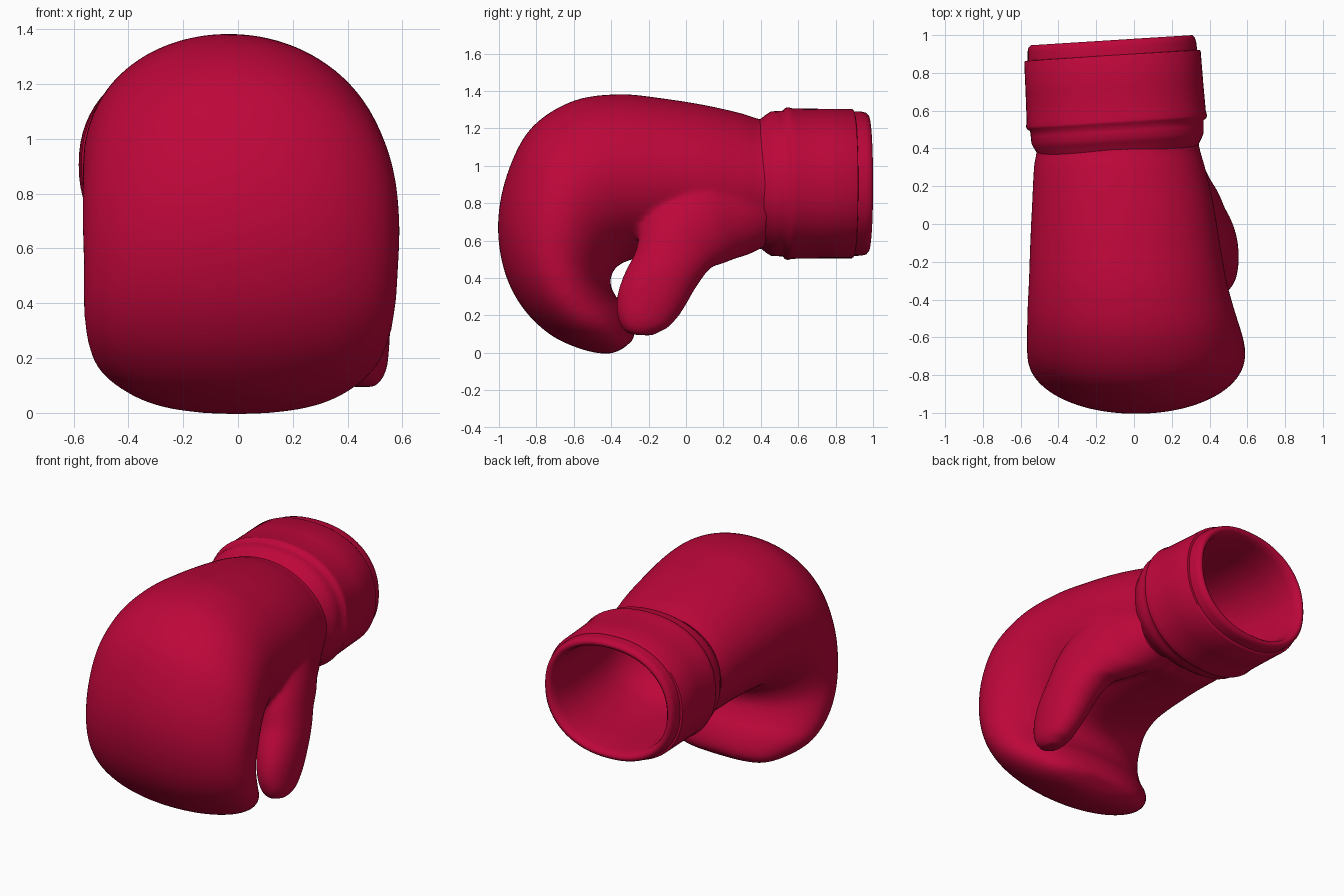
import bpy, bmesh, math
from mathutils import Vector, Matrix

if "Cube" in bpy.data.objects:
    bpy.data.objects.remove(bpy.data.objects["Cube"])

red = bpy.data.materials.new("red_leather")
red.diffuse_color = (0.51, 0.002, 0.042, 1)
red.use_nodes = True
red.node_tree.nodes["Principled BSDF"].inputs["Base Color"].default_value = red.diffuse_color
TILT = math.radians(3.6)  # the cuff leans sideways a little


def spline(rows, steps):
    """Catmull-Rom resampling of rows of numbers."""
    out = []
    for i in range(len(rows) - 1):
        quad = [rows[max(i - 1, 0)], rows[i], rows[i + 1], rows[min(i + 2, len(rows) - 1)]]
        for s in range(steps):
            t = s / steps
            out.append([0.5 * (2 * b + (c - a) * t + (2 * a - 5 * b + 4 * c - d) * t * t
                               + (3 * b - a - 3 * c + d) * t ** 3) for a, b, c, d in zip(*quad)])
    return out + [list(rows[-1])]


def ring(centre, u, v, n, count=56):
    """Superellipse section spanned by the half axes u and v."""
    pts = []
    for k in range(count):
        a = 2 * math.pi * k / count
        c, s = math.cos(a), math.sin(a)
        pts.append(centre + u * math.copysign(abs(c) ** (2 / n), c)
                   + v * math.copysign(abs(s) ** (2 / n), s))
    return pts


def loft(bm, rings, cap_start=True):
    loops = [[bm.verts.new(p) for p in r] for r in rings]
    for a, b in zip(loops, loops[1:]):
        for k in range(len(a)):
            j = (k + 1) % len(a)
            bm.faces.new((a[k], a[j], b[j], b[k]))
    for loop in ([loops[0]] if cap_start else []) + [loops[-1]]:
        mid = bm.verts.new(sum((v.co for v in loop), Vector()) / len(loop))
        for k in range(len(loop)):
            bm.faces.new((loop[k], loop[(k + 1) % len(loop)], mid))


def make(name, bm):
    bmesh.ops.recalc_face_normals(bm, faces=bm.faces)
    mesh = bpy.data.meshes.new(name)
    bm.to_mesh(mesh)
    bm.free()
    mesh.materials.append(red)
    ob = bpy.data.objects.new(name, mesh)
    bpy.context.collection.objects.link(ob)
    return ob


def shade(ob, angle):
    bpy.ops.object.select_all(action='DESELECT')
    ob.select_set(True)
    bpy.context.view_layer.objects.active = ob
    bpy.ops.object.shade_smooth_by_angle(angle=math.radians(angle))


# Curled mitt: outer (y, z), inner (y, z), left x, right x
mitt_rows = [
    (0.48, 1.25, 0.48, 0.56, -0.52, 0.335),
    (0.39, 1.25, 0.39, 0.555, -0.515, 0.35),
    (0.30, 1.28, 0.31, 0.54, -0.53, 0.375),
    (0.10, 1.325, 0.12, 0.54, -0.54, 0.42),
    (-0.12, 1.36, -0.08, 0.53, -0.55, 0.455),
    (-0.36, 1.383, -0.24, 0.51, -0.557, 0.49),
    (-0.61, 1.345, -0.33, 0.485, -0.565, 0.535),
    (-0.83, 1.20, -0.38, 0.45, -0.567, 0.575),
    (-0.955, 0.96, -0.40, 0.41, -0.567, 0.59),
    (-1.005, 0.70, -0.405, 0.37, -0.563, 0.585),
    (-0.975, 0.45, -0.39, 0.33, -0.563, 0.575),
    (-0.88, 0.25, -0.36, 0.28, -0.55, 0.55),
    (-0.73, 0.10, -0.32, 0.23, -0.51, 0.50),
    (-0.56, 0.02, -0.29, 0.17, -0.42, 0.41),
    (-0.42, -0.005, -0.275, 0.11, -0.31, 0.30),
    (-0.34, 0.02, -0.28, 0.07, -0.17, 0.16),
]
bm = bmesh.new()
sections = []
for oy, oz, iy, iz, xl, xr in spline(mitt_rows, 5):
    mid = Vector(((xl + xr) / 2, (oy + iy) / 2, (oz + iz) / 2))
    sections.append(ring(mid, Vector(((xr - xl) / 2, 0, 0)),
                         Vector((0, (oy - iy) / 2, (oz - iz) / 2)), 2.03))
loft(bm, sections)

# Thumb, from its broad heel to the tip: centre x, y, z, half width, half thickness
thumb_rows = [
    (0.09, 0.37, 0.88, 0.29, 0.23),
    (0.15, 0.25, 0.80, 0.285, 0.235),
    (0.235, 0.12, 0.73, 0.27, 0.22),
    (0.335, -0.02, 0.61, 0.23, 0.175),
    (0.40, -0.10, 0.46, 0.19, 0.145),
    (0.425, -0.165, 0.34, 0.185, 0.13),
    (0.44, -0.21, 0.24, 0.17, 0.112),
    (0.45, -0.235, 0.15, 0.13, 0.09),
    (0.455, -0.24, 0.095, 0.065, 0.05),
]
path = spline(thumb_rows, 5)
sections = []
for i, (x, y, z, a, b) in enumerate(path):
    p, q = path[max(i - 1, 0)], path[min(i + 1, len(path) - 1)]
    side = Vector((0, p[2] - q[2], q[1] - p[1])).normalized()
    sections.append(ring(Vector((x, y, z)), Vector((b, 0, 0)), side * a, 2.1))
loft(bm, sections)
mitt = make("mitt_with_thumb", bm)

# Fuse the thumb into the mitt and soften the join
remesh = mitt.modifiers.new("fuse", 'REMESH')
remesh.mode = 'VOXEL'
remesh.voxel_size = 0.016
soft = mitt.modifiers.new("soften", 'SMOOTH')
soft.factor = 0.5
soft.iterations = 12
bpy.context.view_layer.update()
fused = bpy.data.meshes.new_from_object(mitt.evaluated_get(bpy.context.evaluated_depsgraph_get()))
mitt.modifiers.clear()
mitt.data = fused

# Open the wrist end cleanly where the cuff enters
bm = bmesh.new()
bm.from_mesh(fused)
bmesh.ops.bisect_plane(bm, geom=bm.verts[:] + bm.edges[:] + bm.faces[:], clear_outer=True,
                       plane_co=(-0.085, 0.405, 0.9), plane_no=(-math.sin(TILT), math.cos(TILT), 0))
bm.to_mesh(fused)
bm.free()
fused.materials.clear()
fused.materials.append(red)
shade(mitt, 80)

# Cuff: y, half width x, half height z, from the neck over the rim into the lining
cuff_rows = [
    (0.36, 0.40, 0.32), (0.39, 0.425, 0.343), (0.405, 0.432, 0.35), (0.43, 0.446, 0.37),
    (0.455, 0.457, 0.386), (0.49, 0.458, 0.388), (0.52, 0.46, 0.39),
    (0.532, 0.476, 0.405), (0.545, 0.48, 0.408), (0.57, 0.475, 0.402),
    (0.72, 0.471, 0.40), (0.885, 0.468, 0.40), (0.892, 0.464, 0.396),
    (0.894, 0.45, 0.387), (0.94, 0.447, 0.385), (0.962, 0.441, 0.379), (0.974, 0.428, 0.366),
    (0.974, 0.413, 0.351), (0.96, 0.40, 0.338), (0.92, 0.39, 0.328), (0.75, 0.385, 0.32),
    (0.50, 0.375, 0.31), (0.38, 0.36, 0.295), (0.25, 0.33, 0.27), (0.17, 0.22, 0.18), (0.14, 0.1, 0.08),
]
bm = bmesh.new()
loft(bm, [ring(Vector((0, y - 0.535, 0)), Vector((hx, 0, 0)), Vector((0, 0, hz)), 2.2, 72)
          for y, hx, hz in cuff_rows], cap_start=False)
bm.transform(Matrix.Translation((-0.092, 0.535, 0.905)) @ Matrix.Rotation(TILT, 4, 'Z'))
cuff = make("cuff", bm)
shade(cuff, 50)
